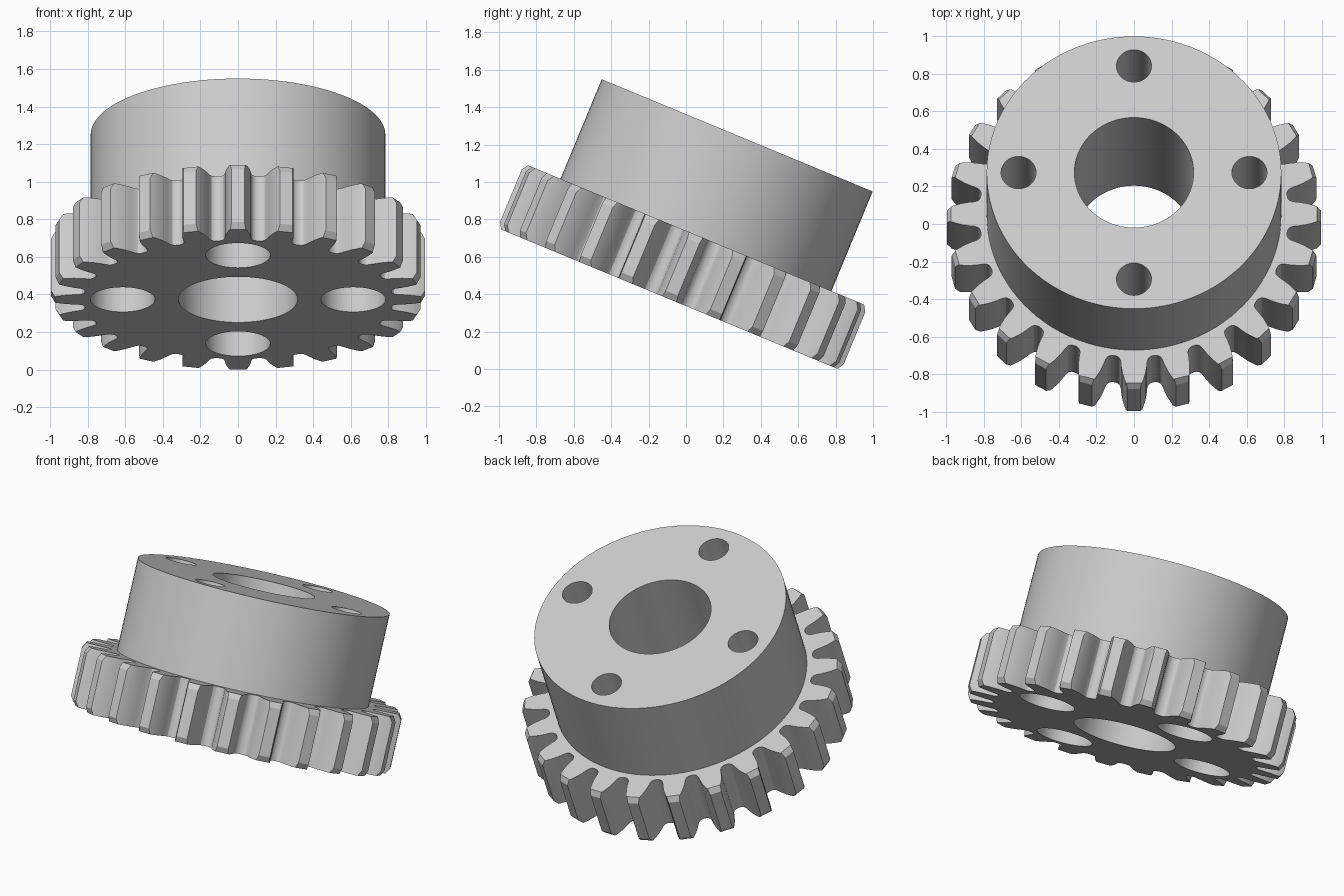
import bpy, bmesh
from math import radians, sin, cos, pi
from mathutils import Matrix, Vector

cube = bpy.data.objects.get("Cube")
if cube:
    bpy.data.objects.remove(cube, do_unlink=True)

TEETH = 24
GEAR_H, TOTAL_H = 0.372, 0.948
TIP_R, CHAMFER_R, CHAMFER_H = 0.995, 0.973, 0.035
HUB_R, BORE_R = 0.784, 0.317
BOLT_CIRCLE, BOLT_R, HEAD_R, HEAD_DEPTH = 0.614, 0.093, 0.172, 0.2

steel = bpy.data.materials.new("steel grey")
steel.use_nodes = True
grey = (0.6, 0.6, 0.6, 1)
steel.diffuse_color = grey
steel.node_tree.nodes["Principled BSDF"].inputs["Base Color"].default_value = grey


def new_object(name, bm):
    bmesh.ops.recalc_face_normals(bm, faces=bm.faces)
    mesh = bpy.data.meshes.new(name)
    bm.to_mesh(mesh)
    bm.free()
    mesh.materials.append(steel)
    obj = bpy.data.objects.new(name, mesh)
    bpy.context.collection.objects.link(obj)
    return obj


def cylinder(name, r, z0, z1, x=0, y=0, segments=96):
    bm = bmesh.new()
    bmesh.ops.create_cone(bm, cap_ends=True, segments=segments, radius1=r, radius2=r,
                          depth=z1 - z0, matrix=Matrix.Translation((x, y, (z0 + z1) / 2)))
    return new_object(name, bm)


def combine(body, tool, operation):
    mod = body.modifiers.new("combine", "BOOLEAN")
    mod.operation = operation
    mod.solver = "EXACT"
    mod.object = tool
    bpy.context.view_layer.objects.active = body
    bpy.ops.object.modifier_apply(modifier=mod.name)
    bpy.data.objects.remove(tool, do_unlink=True)


# Half tooth: radius and half width, from root fillet to tip
flank = [(0.822, 0.1), (0.825, 0.088), (0.834, 0.077), (0.85, 0.071), (0.88, 0.068),
         (0.92, 0.061), (0.95, 0.052), (CHAMFER_R, 0.044), (TIP_R, 0.035)]
tooth = [(r, -w) for r, w in flank] + [(r, w) for r, w in reversed(flank)]


def gear_ring(bm, z, limit):
    ring = []
    for k in range(TEETH):
        for r, w in tooth:
            if r > limit:
                r, w = limit, w * 1.15
            a = 2 * pi * k / TEETH + w / r
            ring.append(bm.verts.new((r * cos(a), r * sin(a), z)))
    return ring


# Toothed disc with chamfered tips
bm = bmesh.new()
rings = [gear_ring(bm, z, lim) for z, lim in (
    (0, CHAMFER_R + 0.001), (CHAMFER_H, TIP_R), (GEAR_H - CHAMFER_H, TIP_R),
    (GEAR_H, CHAMFER_R + 0.001))]
for low, high in zip(rings, rings[1:]):
    for i in range(len(low)):
        j = (i + 1) % len(low)
        bm.faces.new((low[i], low[j], high[j], high[i]))
bm.faces.new(rings[0][::-1])
bm.faces.new(rings[-1])
gear = new_object("gear_with_hub", bm)

# Hub on top, then the central bore
combine(gear, cylinder("hub", HUB_R, GEAR_H / 2, TOTAL_H), "UNION")
combine(gear, cylinder("bore", BORE_R, -0.1, TOTAL_H + 0.1), "DIFFERENCE")

# Four counterbored bolt holes
for k in range(4):
    x, y = BOLT_CIRCLE * cos(k * pi / 2), BOLT_CIRCLE * sin(k * pi / 2)
    combine(gear, cylinder("bolt_hole", BOLT_R, -0.1, TOTAL_H + 0.1, x, y, 48), "DIFFERENCE")
    combine(gear, cylinder("bolt_head_recess", HEAD_R, -0.1, HEAD_DEPTH, x, y, 48), "DIFFERENCE")

# Lean the whole part backwards
gear.data.transform(Matrix.Translation((0, -0.089, 0.373)) @ Matrix.Rotation(radians(-22.5), 4, "X"))

bpy.ops.object.select_all(action="DESELECT")
gear.select_set(True)
bpy.context.view_layer.objects.active = gear
bpy.ops.object.shade_smooth_by_angle(angle=radians(25))
